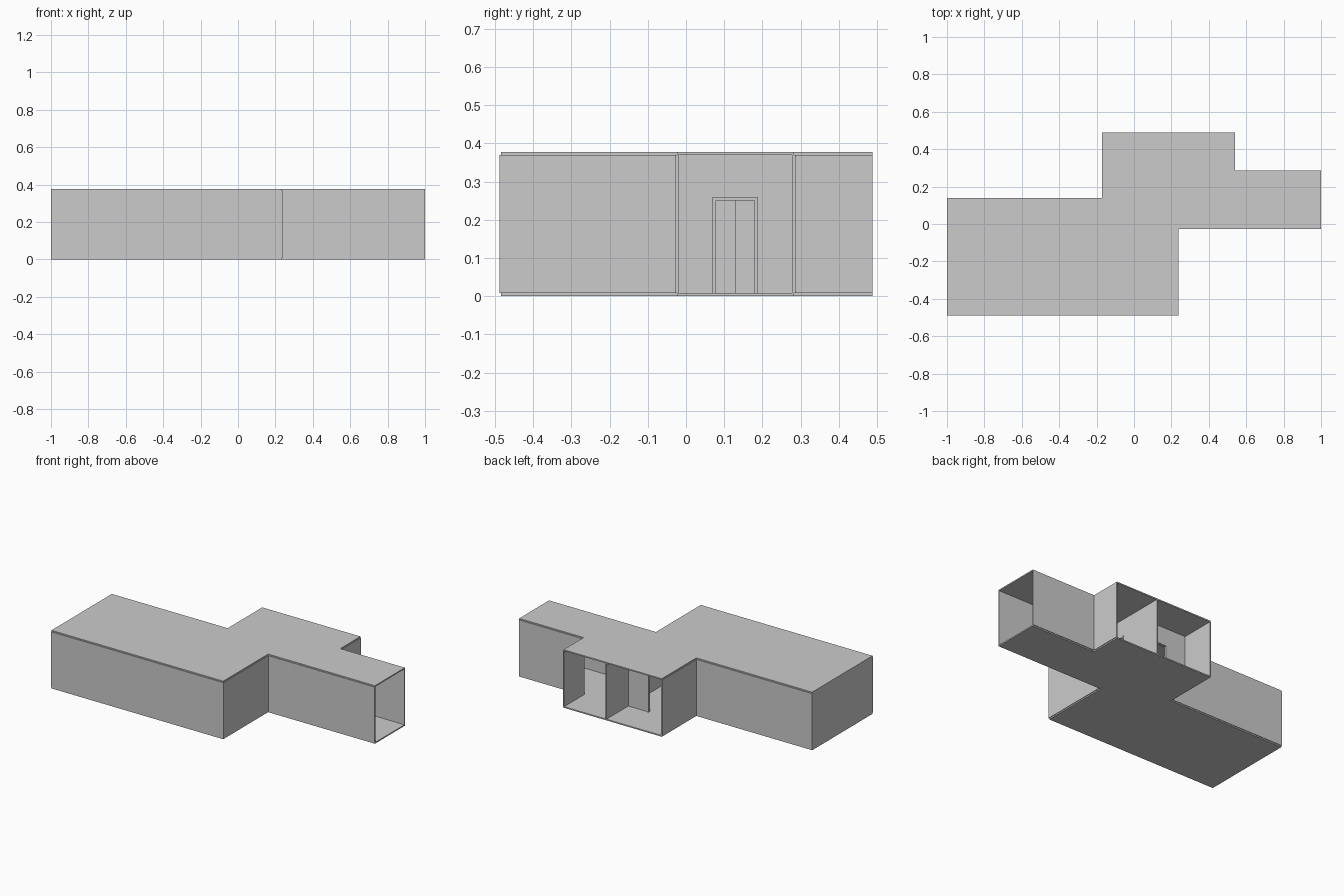
import bpy, bmesh
from mathutils import Vector

if "Cube" in bpy.data.objects:
    bpy.data.objects.remove(bpy.data.objects["Cube"])

T = 0.008                  # wall and slab thickness
H = 0.377                  # total height
Z0, Z1 = T, H - T          # wall bottom and top
DOOR_W, DOOR_H, FRAME = 0.10, 0.25, 0.01


def box(name, lo, hi):
    bm = bmesh.new()
    bmesh.ops.create_cube(bm, size=1)
    lo, hi = Vector(lo), Vector(hi)
    for v in bm.verts:
        v.co = Vector([(lo[i] + hi[i]) / 2 + v.co[i] * (hi[i] - lo[i]) for i in range(3)])
    return finish(name, bm)


def finish(name, bm):
    bmesh.ops.recalc_face_normals(bm, faces=bm.faces)
    me = bpy.data.meshes.new(name)
    bm.to_mesh(me)
    bm.free()
    ob = bpy.data.objects.new(name, me)
    bpy.context.collection.objects.link(ob)
    return ob


def slab(name, outline, z):
    bm = bmesh.new()
    face = bm.faces.new([bm.verts.new((x, y, z)) for x, y in outline])
    ext = bmesh.ops.extrude_face_region(bm, geom=[face])
    for v in ext["geom"]:
        if isinstance(v, bmesh.types.BMVert):
            v.co.z += T
    return finish(name, bm)


def piece(name, axis, pos, a, b, z0, z1, depth=T):
    """Upright panel running along 'axis' from a to b, centred on pos."""
    p, q = pos - depth / 2, pos + depth / 2
    if axis == "x":
        return box(name, (a, p, z0), (b, q, z1))
    return box(name, (p, a, z0), (q, b, z1))


def door_wall(name, axis, pos, a, b, mid):
    l, r = mid - DOOR_W / 2, mid + DOOR_W / 2
    piece(name + "_left", axis, pos, a, l, Z0, Z1)
    piece(name + "_right", axis, pos, r, b, Z0, Z1)
    piece(name + "_lintel", axis, pos, l, r, DOOR_H, Z1)
    # projecting door frame
    d = T * 2.2
    piece(name + "_frame_jamb_a", axis, pos, l - FRAME, l, Z0, DOOR_H, d)
    piece(name + "_frame_jamb_b", axis, pos, r, r + FRAME, Z0, DOOR_H, d)
    piece(name + "_frame_head", axis, pos, l - FRAME, r + FRAME, DOOR_H, DOOR_H + FRAME, d)


# floor and ceiling share one stepped plan
W, E, MID, NW, NE = -1.0, 1.0, 0.233, -0.168, 0.537
S, N, CS, CN, HN = -0.484, 0.488, -0.024, 0.282, 0.134
plan = [(W, S), (MID, S), (MID, CS), (E, CS), (E, CN), (NE, CN),
        (NE, N), (NW, N), (NW, HN), (W, HN)]
slab("floor", plan, 0)
slab("ceiling", plan, Z1)

# solid walls: name, direction, position, start, end
h = T / 2
walls = [
    ("hall_south_wall", "x", S, W, MID + h),
    ("hall_west_wall", "y", W + h, S + h, HN - h),
    ("hall_north_wall", "x", HN, W, NW - h),
    ("hall_east_wall", "y", MID, S + h, CS - h),
    ("side_room_west_wall", "y", NW, HN - h, N),
    ("room_divider", "y", MID, CN, N),
    ("alcove_east_wall", "y", NE, CN - h, N),
    ("corridor_south_wall", "x", CS, MID - h, E),
    ("corridor_north_wall", "x", CN, NE + h, E),
]
for name, axis, pos, a, b in walls:
    piece(name, axis, pos, a, b, Z0, Z1)

# walls with doorways
door_wall("corridor_end_wall", "y", MID, CS + h, CN, (CS + CN) / 2)
door_wall("side_room_south_wall", "x", 0.26, NW + h, MID - h, (NW + MID) / 2)
